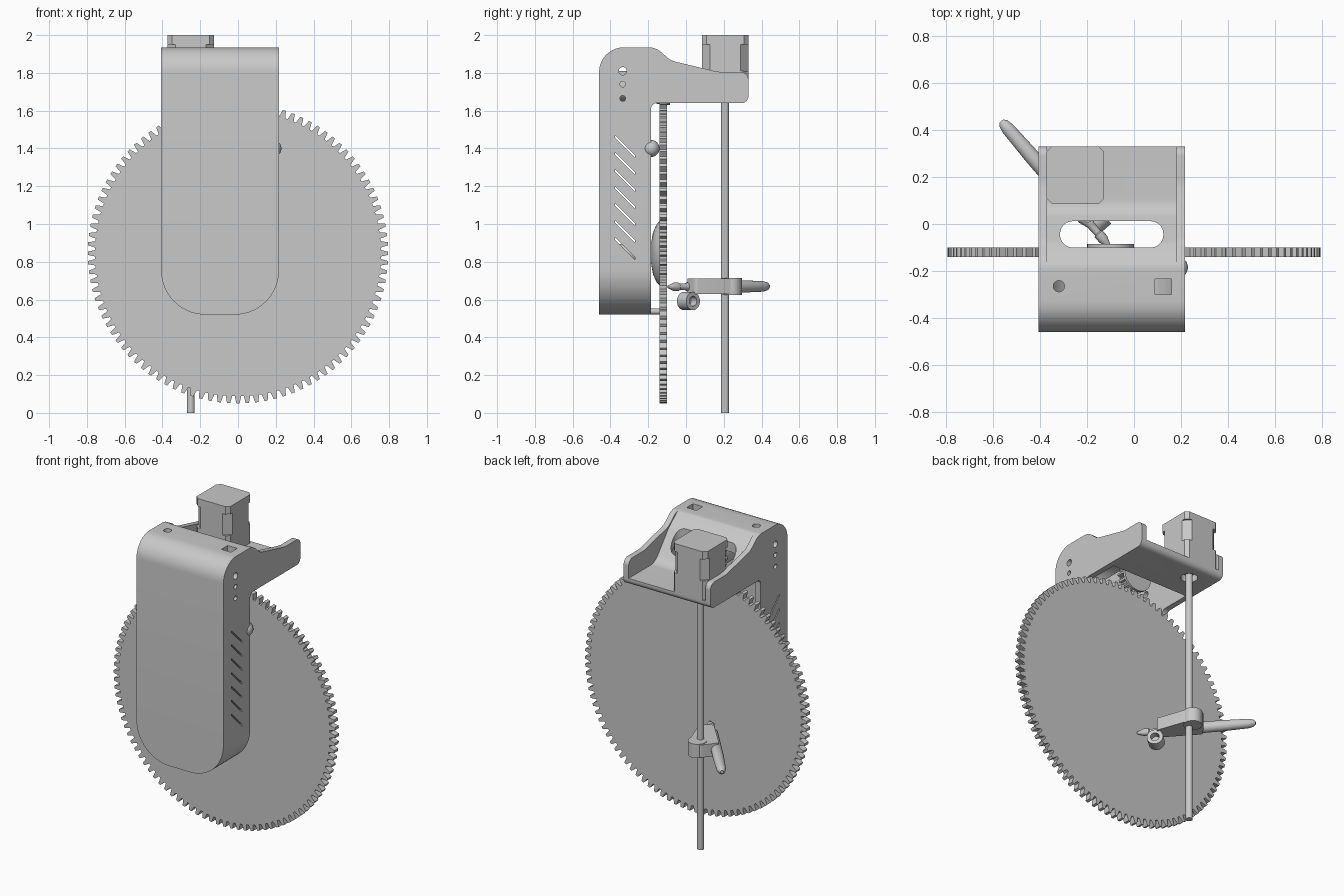
import bpy, bmesh
from math import pi, sin, cos, tan
from mathutils import Vector

cube = bpy.data.objects.get("Cube")
if cube:
    bpy.data.objects.remove(cube, do_unlink=True)

grey = bpy.data.materials.new("plain_grey")
grey.use_nodes = True
grey.diffuse_color = (0.58, 0.58, 0.58, 1)
grey.node_tree.nodes["Principled BSDF"].inputs["Base Color"].default_value = grey.diffuse_color


def finish(name, bm):
    bmesh.ops.recalc_face_normals(bm, faces=bm.faces)
    mesh = bpy.data.meshes.new(name)
    bm.to_mesh(mesh)
    bm.free()
    mesh.materials.append(grey)
    ob = bpy.data.objects.new(name, mesh)
    bpy.context.collection.objects.link(ob)
    return ob


def prism(name, pts, axis, lo, hi):
    """Extrude a flat outline along one axis."""
    bm = bmesh.new()
    place = {"x": lambda a, b: (lo, a, b), "y": lambda a, b: (a, lo, b), "z": lambda a, b: (a, b, lo)}[axis]
    face = bm.faces.new([bm.verts.new(place(a, b)) for a, b in pts])
    new = bmesh.ops.extrude_face_region(bm, geom=[face])["geom"]
    shift = Vector([(hi - lo) * (axis == k) for k in "xyz"])
    bmesh.ops.translate(bm, verts=[v for v in new if isinstance(v, bmesh.types.BMVert)], vec=shift)
    return finish(name, bm)


def fillet(corners, steps=10):
    """Outline with a radius on each corner (a, b, radius)."""
    out, n = [], len(corners)
    for i, (a, b, r) in enumerate(corners):
        p = Vector((a, b))
        if r == 0:
            out.append(p)
            continue
        u = (Vector(corners[i - 1][:2]) - p).normalized()
        v = (Vector(corners[(i + 1) % n][:2]) - p).normalized()
        half = u.angle(v) / 2
        c = p + (u + v).normalized() * r / sin(half)
        s, e = p + u * r / tan(half) - c, p + v * r / tan(half) - c
        sweep = pi - 2 * half
        for k in range(steps + 1):
            t = sweep * k / steps
            out.append(c + (s * sin(sweep - t) + e * sin(t)) / sin(sweep))
    return out


def circle(a, b, r, n=32):
    return [(a + r * cos(2 * pi * k / n), b + r * sin(2 * pi * k / n)) for k in range(n)]


def lathe(name, profile, start, direction, n=32):
    """Turn (distance, radius) pairs about a line."""
    bm = bmesh.new()
    vs = [bm.verts.new((r, 0, d)) for d, r in profile]
    edges = [bm.edges.new(pair) for pair in zip(vs, vs[1:])]
    bmesh.ops.spin(bm, geom=vs + edges, cent=(0, 0, 0), axis=(0, 0, 1), angle=2 * pi, steps=n)
    bmesh.ops.remove_doubles(bm, verts=bm.verts, dist=0.0001)
    turn = Vector(direction).to_track_quat("Z", "Y").to_matrix()
    bmesh.ops.transform(bm, matrix=turn.to_4x4(), verts=bm.verts)
    bmesh.ops.translate(bm, verts=bm.verts, vec=start)
    return finish(name, bm)


def boolean(ob, tool, op="DIFFERENCE"):
    mod = ob.modifiers.new("cut", "BOOLEAN")
    mod.operation, mod.object, mod.solver = op, tool, "EXACT"
    bpy.context.view_layer.update()
    bpy.context.view_layer.objects.active = ob
    bpy.ops.object.modifier_apply(modifier=mod.name)
    bpy.data.objects.remove(tool, do_unlink=True)


# Housing: side profile limited by the round-bottomed front outline
LEFT, RIGHT, WALL = -0.407, 0.217, 0.036


def front_outline(inset, top):
    l, r, b = LEFT + inset, RIGHT - inset, 0.52 + inset
    rad = 0.235 - inset
    return fillet([(l, b, rad), (r, b, rad), (r, top, 0), (l, top, 0)], 16)


side = fillet([(-0.46, 0.5, 0), (-0.185, 0.5, 0), (-0.185, 1.64, 0.03), (0.33, 1.64, 0.035),
               (0.33, 1.805, 0.04), (0.17, 1.805, 0.2), (-0.08, 1.865, 0.1),
               (-0.16, 1.935, 0.1), (-0.46, 1.935, 0.13)])
housing = prism("housing", side, "x", LEFT - 0.01, RIGHT + 0.01)
boolean(housing, prism("outline", front_outline(0, 2.2), "y", -0.6, 0.6), "INTERSECT")

# Hollow inside, open to the rear and below the slope
inner = fillet([(-0.424, 0.4, 0), (-0.1, 0.4, 0), (-0.1, 1.55, 0), (0.04, 1.55, 0), (0.03, 1.66, 0.03),
                (-0.11, 1.82, 0.1), (-0.19, 1.897, 0.06), (-0.424, 1.897, 0.1)])
hollow = prism("hollow", inner, "x", LEFT, RIGHT)
boolean(hollow, prism("inner_outline", front_outline(WALL, 2.2), "y", -0.6, 0.6), "INTERSECT")
boolean(housing, hollow)

# Motor tray between the two side flanges
tray = fillet([(-0.18, 1.937, 0), (-0.08, 1.855, 0.1), (0.06, 1.685, 0.1),
               (0.5, 1.685, 0), (0.5, 2.2, 0), (-0.18, 2.2, 0)])
boolean(housing, prism("tray_space", tray, "x", LEFT + WALL, RIGHT - WALL))

# Openings in the top, tray and sides
slot = fillet([(-0.315, -0.1, 0.054), (0.125, -0.1, 0.054), (0.125, 0.012, 0.054), (-0.315, 0.012, 0.054)])
boolean(housing, prism("top_slot", slot, "z", 1.66, 2.2))
boolean(housing, prism("round_hole", circle(-0.32, -0.265, 0.024), "z", 1.85, 2.2))
boolean(housing, prism("square_hole", [(0.09, -0.3), (0.16, -0.3), (0.16, -0.235), (0.09, -0.235)], "z", 1.85, 2.2))
boolean(housing, prism("shaft_hole", circle(-0.25, 0.207, 0.05), "z", 1.6, 1.75))
for z, r in ((1.81, 0.021), (1.74, 0.015), (1.665, 0.015)):
    boolean(housing, prism("side_hole", circle(-0.335, z, r, 20), "x", -0.6, 0.6))
for i in range(7):
    z = 0.87 + 0.09 * i
    vent = [(-0.375, z + 0.046), (-0.27, z - 0.059), (-0.27, z - 0.046), (-0.375, z + 0.059)]
    boolean(housing, prism("vent", vent, "x", -0.6, 0.6))

# Large toothed wheel
TEETH = 100
pts = []
for k in range(TEETH):
    for f, r in ((-0.36, 0.757), (-0.17, 0.795), (0.17, 0.795), (0.36, 0.757)):
        t = 2 * pi * (k + f) / TEETH
        pts.append((r * sin(t), 0.845 + r * cos(t)))
prism("wheel", pts, "y", -0.14, -0.1)

# Wheel hub, post and guide pegs
lathe("wheel_hub", [(0, 0), (0, 0.17), (0.018, 0.15), (0.035, 0.11), (0.045, 0.05), (0.045, 0)],
      (0, -0.14, 0.845), (0, -1, 0))
lathe("hub_post", [(0, 0), (0, 0.05), (0.25, 0.05), (0.25, 0)], (0, -0.43, 0.845), (0, 1, 0))
lathe("lower_peg", [(0, 0), (0, 0.015), (0.295, 0.015), (0.295, 0)], (-0.095, -0.435, 0.537), (0, 1, 0))
ball = [(0.045 * (1 - cos(pi * k / 12)), 0.045 * sin(pi * k / 12)) for k in range(13)]
lathe("guide_knob", ball, (0.14, -0.185, 1.4), (1, 0, 0))

# Drive pinion with its end disc and motor
pts = []
for k in range(14):
    for f, r in ((-0.3, 0.065), (-0.15, 0.095), (0.15, 0.095), (0.3, 0.065)):
        t = 2 * pi * (k + f) / 14
        pts.append((-0.1 + r * cos(t), 1.73 + r * sin(t)))
prism("pinion", pts, "y", -0.155, -0.1)
prism("pinion_disc", circle(-0.1, 1.73, 0.1), "y", -0.1, -0.085)
prism("pinion_motor", circle(-0.1, 1.73, 0.08), "y", -0.4, -0.155)

# Motor on the tray: chamfered caps around a narrower core


def motor_block(name, cut, lo, hi):
    h, k = 0.122, 0.122 - cut
    ring = [(h, -k), (h, k), (k, h), (-k, h), (-h, k), (-h, -k), (-k, -h), (k, -h)]
    prism(name, [(-0.25 + a, 0.208 + b) for a, b in ring], "z", lo, hi)


motor_block("motor_base", 0.022, 1.685, 1.81)
motor_block("motor_core", 0.042, 1.81, 1.95)
motor_block("motor_cap", 0.022, 1.95, 2.0)

# Vertical rod and the pen clamp on it
prism("rod", circle(-0.25, 0.207, 0.021), "z", 0, 1.7)
prism("clamp_collar", circle(-0.25, 0.24, 0.056), "z", 0.625, 0.715)
arm = fillet([(-0.37, 0.19, 0.02), (-0.2, 0.0, 0.02), (-0.13, 0.05, 0.02),
              (-0.2, 0.25, 0.02), (-0.3, 0.28, 0.02)], 5)
prism("clamp_arm", arm, "z", 0.63, 0.712)
lathe("clamp_knob", [(0, 0), (0, 0.048), (0.075, 0.048), (0.075, 0.026), (0.03, 0.026), (0.03, 0)],
      (-0.185, -0.012, 0.592), (0.75, 0.66, 0))

# Pen pointing at the wheel
pen = [(0, 0), (0, 0.007), (0.04, 0.022), (0.07, 0.022), (0.075, 0.016), (0.12, 0.018), (0.16, 0.032),
       (0.5, 0.033), (0.66, 0.028), (0.69, 0.022), (0.705, 0.01), (0.705, 0)]
lathe("pen", pen, (-0.105, -0.095, 0.667), (-0.47, 0.545, 0.003))

# Smooth the rounded surfaces and keep the edges crisp
for ob in bpy.context.collection.objects:
    if ob.type == "MESH":
        ob.select_set(True)
        bpy.context.view_layer.objects.active = ob
bpy.ops.object.shade_smooth_by_angle(angle=0.5)
